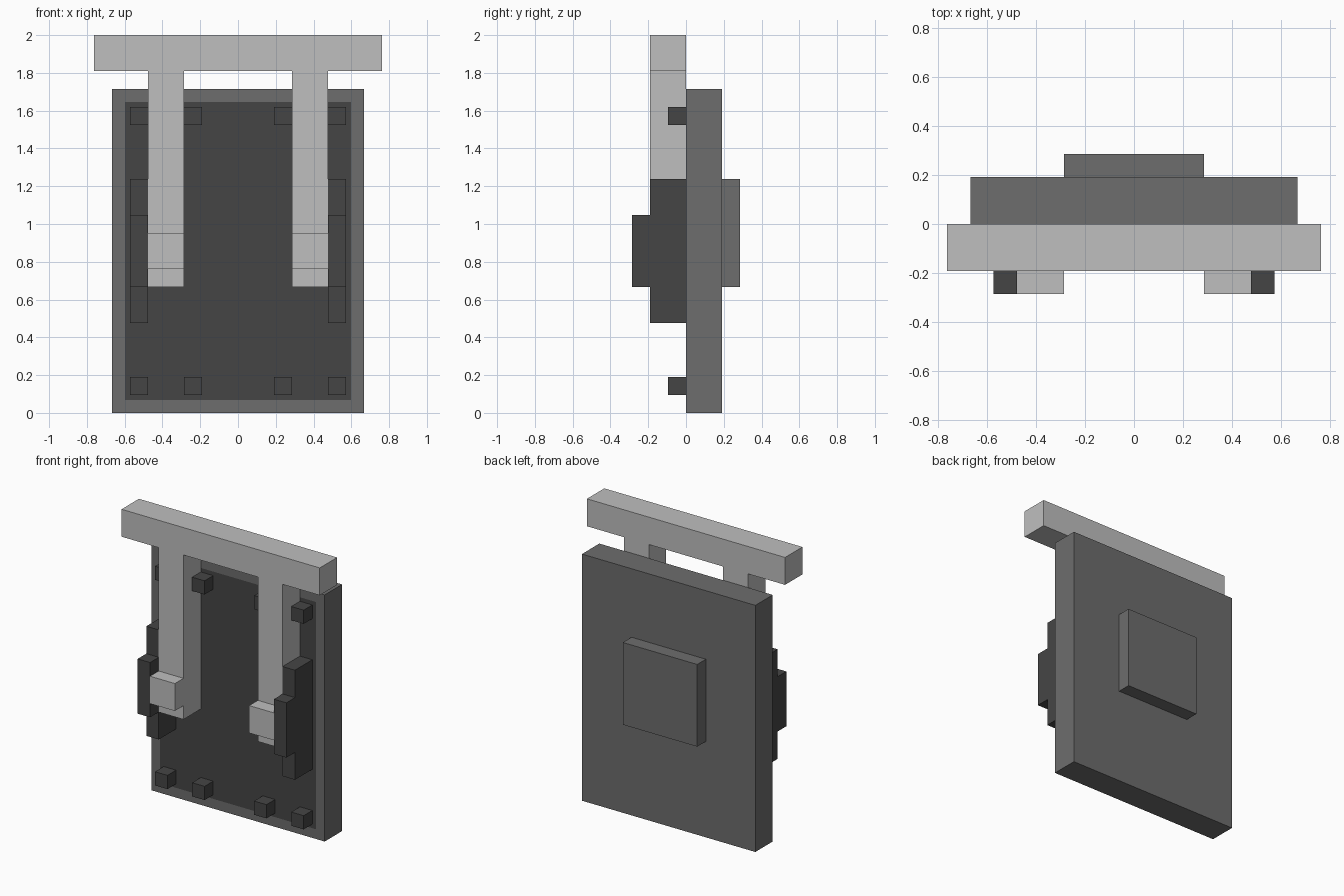
import bpy
import bmesh

if "Cube" in bpy.data.objects:
    bpy.data.objects.remove(bpy.data.objects["Cube"], do_unlink=True)

U = 2 / 21  # every part sits on this grid step


def material(name, value):
    m = bpy.data.materials.new(name)
    m.use_nodes = True
    colour = (value, value, value, 1)
    m.diffuse_color = colour
    bsdf = next(n for n in m.node_tree.nodes if n.type == 'BSDF_PRINCIPLED')
    bsdf.inputs["Base Color"].default_value = colour
    return m


LIGHT = material("light grey", 0.521)
MID = material("mid grey", 0.153)
DARK = material("dark grey", 0.06)


def box(name, x, y, z, *mats, inset_front=0):
    """Box from (min, max) ranges in grid steps; optionally inset the front face."""
    bm = bmesh.new()
    bmesh.ops.create_cube(bm, size=1)
    for v in bm.verts:
        v.co = [U * (r[0] if c < 0 else r[1]) for c, r in zip(v.co, (x, y, z))]
    bm.normal_update()
    if inset_front:
        front = [f for f in bm.faces if f.normal.y < -0.9]
        bmesh.ops.inset_region(bm, faces=front, thickness=inset_front * U)
        front[0].material_index = 1
    mesh = bpy.data.meshes.new(name)
    bm.to_mesh(mesh)
    bm.free()
    for m in mats:
        mesh.materials.append(m)
    ob = bpy.data.objects.new(name, mesh)
    bpy.context.collection.objects.link(ob)
    return ob


def pair(name, x, y, z, mat):
    """The same box on the left (+x) and right (-x)."""
    box("left_" + name, x, y, z, mat)
    box("right_" + name, (-x[1], -x[0]), y, z, mat)


# Main slab with a dark front panel, and the raised plate on its back
box("slab", (-7, 7), (0, 2), (0, 18), MID, DARK, inset_front=1)
box("back_plate", (-3, 3), (2, 3), (7, 13), MID)

# Top crossbar with two hanging arms and their end knobs
box("crossbar", (-8, 8), (-2, 0), (19, 21), LIGHT)
pair("arm", (3, 5), (-2, 0), (7, 19), LIGHT)
pair("arm_knob", (3, 5), (-3, -2), (8, 10), LIGHT)

# Stepped side grips beside the arms
pair("side_grip", (5, 6), (-2, 0), (5, 13), DARK)
pair("side_grip_step", (5, 6), (-3, -2), (7, 11), DARK)

# Studs along the top and bottom of the panel
for row, z in (("bottom", 1), ("top", 16)):
    for place, x in (("inner", 2), ("outer", 5)):
        pair(f"{row}_{place}_stud", (x, x + 1), (-1, 0), (z, z + 1), DARK)
